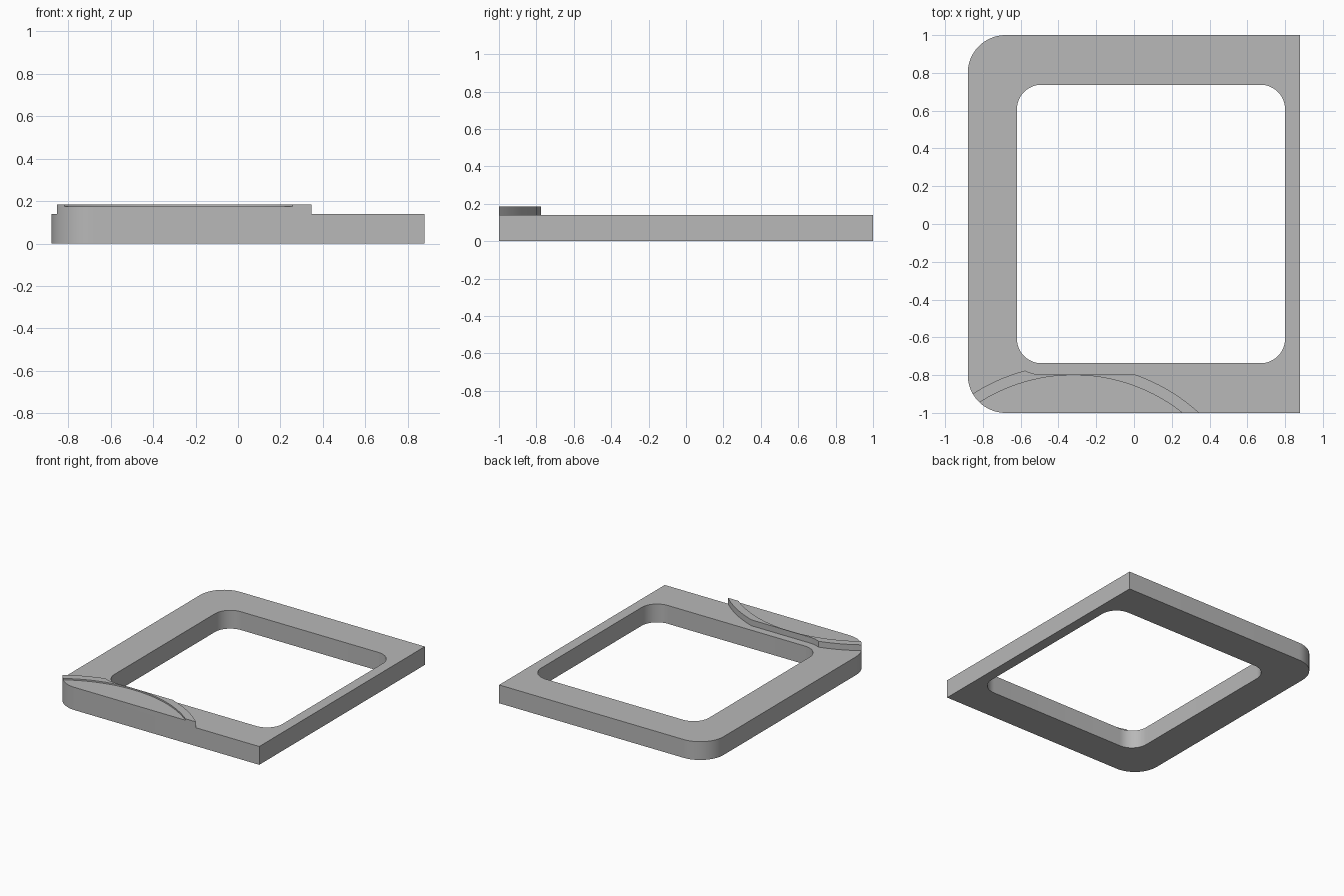
import bpy
import bmesh
from math import cos, sin, pi, radians

cube = bpy.data.objects.get("Cube")
if cube:
    bpy.data.objects.remove(cube, do_unlink=True)

grey = bpy.data.materials.new("plain grey")
grey.use_nodes = True
grey.diffuse_color = (0.48, 0.48, 0.48, 1)
grey.node_tree.nodes["Principled BSDF"].inputs["Base Color"].default_value = (0.48, 0.48, 0.48, 1)


def arc(cx, cy, r, start, end, steps):
    return [(cx + r * cos(start + (end - start) * i / steps),
             cy + r * sin(start + (end - start) * i / steps)) for i in range(steps + 1)]


def rounded_rect(x0, x1, y0, y1, radii):
    """Counter-clockwise outline; radii run from the top right corner."""
    corners = [(x1, y1, -1, -1), (x0, y1, 1, -1), (x0, y0, 1, 1), (x1, y0, -1, 1)]
    points = []
    for i, ((x, y, sx, sy), r) in enumerate(zip(corners, radii)):
        if r:
            points += arc(x + sx * r, y + sy * r, r, i * pi / 2, (i + 1) * pi / 2, 16)
        else:
            points.append((x, y))
    return points


def prism(name, outline, z0, z1):
    bm = bmesh.new()
    low = [bm.verts.new((x, y, z0)) for x, y in outline]
    high = [bm.verts.new((x, y, z1)) for x, y in outline]
    bm.faces.new(low[::-1])
    bm.faces.new(high)
    for i in range(len(low)):
        j = (i + 1) % len(low)
        bm.faces.new((low[i], low[j], high[j], high[i]))
    mesh = bpy.data.meshes.new(name)
    bm.to_mesh(mesh)
    bm.free()
    obj = bpy.data.objects.new(name, mesh)
    bpy.context.collection.objects.link(obj)
    mesh.materials.append(grey)
    return obj


def activate(obj):
    bpy.ops.object.select_all(action='DESELECT')
    obj.select_set(True)
    bpy.context.view_layer.objects.active = obj


def combine(obj, tool, operation):
    """Apply a boolean and discard the tool."""
    mod = obj.modifiers.new("cut", 'BOOLEAN')
    mod.object, mod.operation, mod.solver = tool, operation, 'EXACT'
    activate(obj)
    bpy.ops.object.modifier_apply(modifier=mod.name)
    bpy.data.objects.remove(tool, do_unlink=True)


THICK, RIM_TOP, RECESS = 0.14, 0.185, 0.174
outer = rounded_rect(-0.88, 0.88, -1, 1, (0, 0.2, 0.2, 0))
opening = rounded_rect(-0.62, 0.80, -0.737, 0.737, [0.13] * 4)
clearance = rounded_rect(-0.68, 0.86, -0.797, 0.797, [0.19] * 4)


def disc(r):
    return arc(-0.32, -1.73, r, 0, 2 * pi, 160)[:-1]


# Flat frame with an off-centre rounded opening
frame = prism("frame", outer, 0, THICK)
combine(frame, prism("opening_cutter", opening, -0.1, 0.3), 'DIFFERENCE')

# Raised arched pad, trimmed to the frame and clear of the opening
pad = prism("arched_pad", outer, THICK, RIM_TOP)
combine(pad, prism("arch_tool", disc(0.988), 0, 0.3), 'INTERSECT')
combine(pad, prism("clearance_cutter", clearance, 0, 0.3), 'DIFFERENCE')

# Shallow recess inside the arch
combine(pad, prism("recess_cutter", disc(0.93), RECESS, 0.3), 'DIFFERENCE')

for part in (frame, pad):
    activate(part)
    bpy.ops.object.shade_smooth_by_angle(angle=radians(20))
